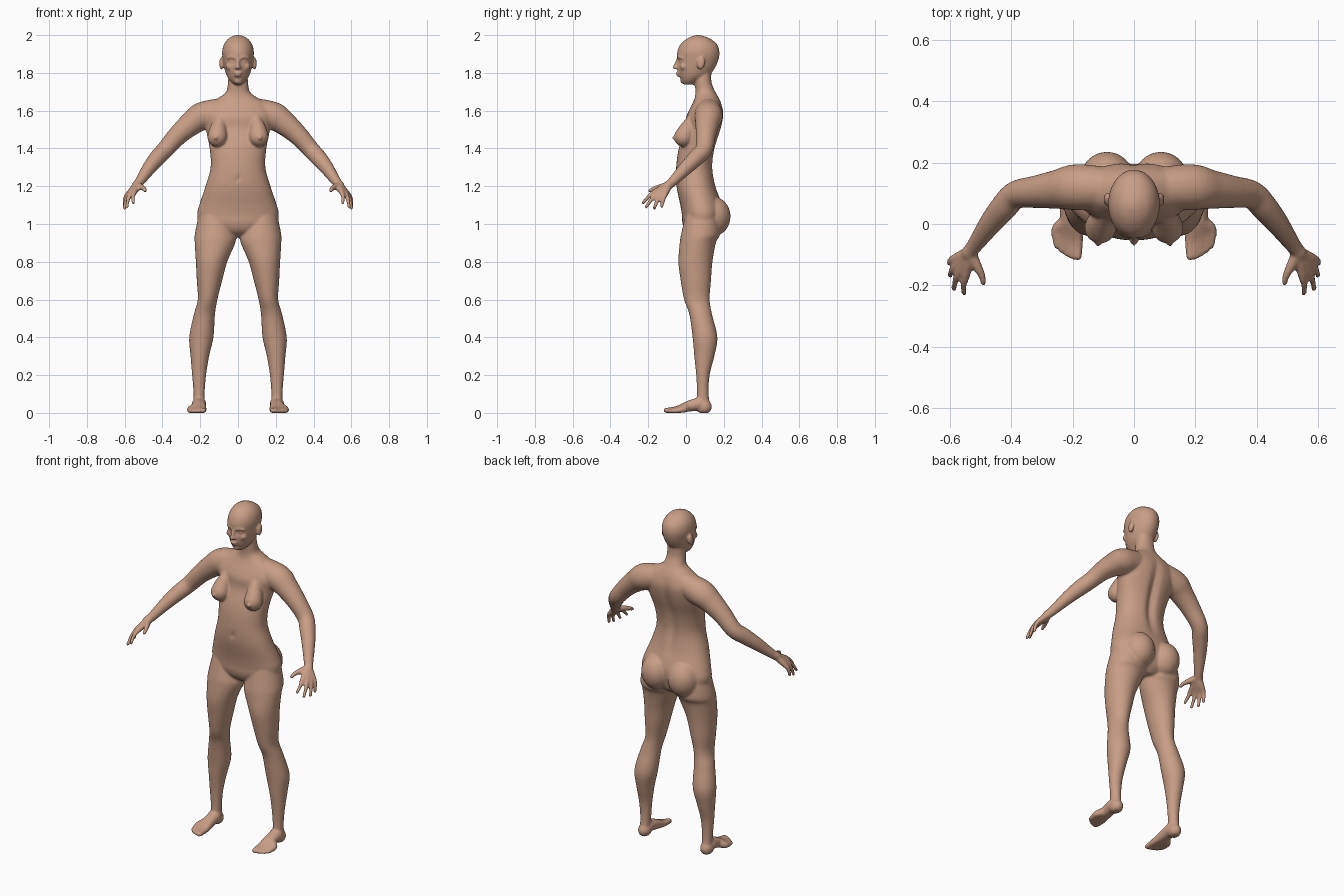
import bpy, bmesh
from math import sin, cos, pi, exp
from mathutils import Vector, Matrix

cube = bpy.data.objects.get("Cube")
if cube:
    bpy.data.objects.remove(cube, do_unlink=True)

bm = bmesh.new()
SEGMENTS = 64


def resample(rows, steps=6):
    """Catmull-Rom interpolation of every column of a table of rows."""
    rows = [Vector(row) for row in rows]
    padded = [rows[0]] + rows + [rows[-1]]
    result = []
    for a, b, c, d in zip(padded, padded[1:], padded[2:], padded[3:]):
        for step in range(steps):
            t = step / steps
            result.append(b + (c - a) * (t / 2)
                          + (a - b * 2.5 + c * 2 - d / 2) * t ** 2
                          + (b * 3 - a - c * 3 + d) * (t ** 3 / 2))
    return result + [rows[-1]]


def skin_rings(rings):
    """Bridge rings of points into one closed shell."""
    rings = [[bm.verts.new(point) for point in ring] for ring in rings]
    count = len(rings[0])
    for low, high in zip(rings, rings[1:]):
        for i in range(count):
            j = (i + 1) % count
            bm.faces.new((low[i], low[j], high[j], high[i]))
    bm.faces.new(rings[0])
    bm.faces.new(rings[-1])


def power(value, exponent):
    return abs(value) ** exponent * (1 if value >= 0 else -1)


def loft(rows, side=1, square=2.0):
    """Horizontal sections: height, centre x, half width, front y, back y."""
    rings = []
    for z, cx, width, front, back in resample(rows):
        ring = []
        for i in range(SEGMENTS):
            angle = 2 * pi * i / SEGMENTS
            x = cx + width * power(cos(angle), 2 / square)
            y = (front + back) / 2 + (back - front) / 2 * power(sin(angle), 2 / square)
            ring.append((side * x, y, z))
        rings.append(ring)
    skin_rings(rings)


def blob(centre, size, side=1, tilt=0.0):
    """Ellipsoid, optionally tilted about the x axis."""
    x, y, z = centre
    matrix = (Matrix.Translation((side * x, y, z)) @ Matrix.Rotation(tilt, 4, 'X')
              @ Matrix.Diagonal((*size, 1)))
    bmesh.ops.create_uvsphere(bm, u_segments=24, v_segments=16, radius=1, matrix=matrix)


def tube(rows, side=1):
    """Round limb along x, y, z, radius rows with rounded ends."""
    rows = [Vector((side * x, y, z, r)) for x, y, z, r in rows]
    path = resample(rows, 5)
    rings = []
    for i, point in enumerate(path):
        before, after = path[max(i - 1, 0)], path[min(i + 1, len(path) - 1)]
        along = (after - before).to_3d().normalized()
        across = along.cross(Vector((0, 0, 1))).normalized()
        up = across.cross(along)
        rings.append([point.to_3d() + point.w * (across * cos(a) + up * sin(a))
                      for a in (2 * pi * k / 24 for k in range(24))])
    skin_rings(rings)
    for end in (rows[0], rows[-1]):
        blob(end.to_3d(), [end.w * 0.99] * 3)


def dent(centre, radius, depth):
    """Press the front surface back around a point."""
    centre = Vector(centre)
    for vert in bm.verts:
        distance = (vert.co - centre).length / radius
        if distance < 3:
            vert.co.y += depth * exp(-distance ** 2)


# torso and neck
loft([(.93, 0, .05, .04, .14), (.96, 0, .13, .0, .17), (1, 0, .2, -.018, .185),
      (1.05, 0, .216, -.022, .195), (1.1, 0, .205, -.03, .19), (1.2, 0, .172, -.05, .158),
      (1.3, 0, .145, -.052, .143), (1.4, 0, .15, -.038, .155), (1.5, 0, .17, -.005, .185),
      (1.56, 0, .185, .0, .198), (1.6, 0, .185, .015, .198), (1.64, 0, .15, .035, .186),
      (1.67, 0, .1, .047, .172), (1.7, 0, .063, .05, .155), (1.75, 0, .053, .047, .135),
      (1.82, 0, .05, .05, .135)], square=2.2)

# spine groove and navel
for vert in bm.verts:
    x, y, z = vert.co
    if y > .1 and 1.15 < z < 1.65:
        vert.co.y -= .02 * exp(-(x / .025) ** 2) * sin(pi * (z - 1.15) / .5)
dent((0, -.05, 1.24), .012, .01)

# head with eye sockets
loft([(1.738, 0, .022, -.01, .04), (1.76, 0, .044, -.025, .075), (1.79, 0, .062, -.038, .125),
      (1.83, 0, .073, -.045, .155), (1.87, 0, .08, -.047, .172), (1.91, 0, .084, -.046, .177),
      (1.95, 0, .075, -.03, .165), (1.98, 0, .053, .003, .13), (1.995, 0, .027, .035, .093),
      (2.0, 0, .008, .055, .07)])
for side in (1, -1):
    dent((side * .031, -.04, 1.863), .016, .014)

# nose, lips and chin
tube([(0, -.042, 1.875, .008), (0, -.052, 1.85, .008), (0, -.06, 1.83, .011)])
blob((0, -.042, 1.799), (.022, .012, .007))
blob((0, -.04, 1.786), (.019, .012, .007))
blob((0, -.016, 1.757), (.022, .014, .014))

for side in (1, -1):
    # eyes, brows, nostrils, cheeks and ears
    blob((.031, -.024, 1.862), (.014, .011, .009), side)
    tube([(.016, -.043, 1.878, .006), (.035, -.037, 1.884, .006), (.054, -.022, 1.878, .006)], side)
    blob((.011, -.05, 1.826), (.008, .01, .007), side)
    blob((.043, -.012, 1.833), (.022, .02, .02), side)
    blob((.088, .08, 1.85), (.011, .021, .034), side, tilt=-.25)

    # chest and seat
    tube([(.095, .03, 1.55, .03), (.105, .008, 1.5, .045), (.11, -.012, 1.46, .052)], side)
    blob((.118, -.064, 1.456), (.01, .01, .01), side)
    blob((.088, .142, 1.04), (.09, .094, .105), side)

    # leg
    loft([(1.06, .12, .085, .0, .17), (.95, .12, .108, -.025, .18), (.9, .122, .107, -.033, .158),
          (.8, .14, .083, -.04, .14), (.7, .151, .067, -.028, .132), (.6, .161, .052, -.01, .125),
          (.52, .178, .056, .018, .138), (.4, .194, .064, .035, .166), (.3, .202, .049, .044, .15),
          (.2, .206, .037, .054, .125), (.1, .206, .029, .058, .12), (.03, .207, .03, .05, .13)], side)

    # foot and toes
    blob((.207, .095, .032), (.036, .042, .04), side)
    for i in range(5):
        across = i / 4
        x = .184 + .068 * across
        tip = -.106 + .034 * across ** 2
        size = .014 - .004 * min(across * 2, 1)
        tube([(.202 + .008 * across, .07, .048, .034), (.196 + .02 * across, .01, .034, .028),
              (x, tip + .055, .018, .018), (x, tip, size - .001, size)], side)

    # arm
    tube([(.1, .118, 1.595, .07), (.19, .12, 1.57, .075), (.25, .113, 1.53, .064),
          (.32, .105, 1.468, .053), (.385, .095, 1.395, .046), (.425, .055, 1.352, .044),
          (.47, .0, 1.297, .037), (.52, -.07, 1.225, .026), (.54, -.095, 1.203, .024)], side)

    # palm, fingers and thumb
    knuckles = [(.55, -.172, 1.165), (.571, -.16, 1.155), (.583, -.14, 1.148), (.59, -.115, 1.147)]
    tips = [(.554, -.227, 1.113), (.587, -.211, 1.09), (.6, -.168, 1.083), (.602, -.128, 1.094)]
    wrist = Vector((.535, -.092, 1.205))
    for knuckle, tip in zip(knuckles, tips):
        knuckle, tip = Vector(knuckle), Vector(tip)
        middle = (knuckle + tip) / 2 + Vector((.004, 0, .004))
        tube([(*wrist, .021), (*wrist.lerp(knuckle, .55), .018), (*knuckle, .014),
              (*middle, .0105), (*tip, .009)], side)
    tube([(*wrist, .02), (.512, -.138, 1.195, .016), (.497, -.168, 1.187, .012),
          (.492, -.192, 1.176, .0095)], side)

# flat soles
for vert in bm.verts:
    vert.co.z = max(vert.co.z, 0)

bmesh.ops.recalc_face_normals(bm, faces=bm.faces)
mesh = bpy.data.meshes.new("body")
bm.to_mesh(mesh)
bm.free()

# single skin colour
skin = bpy.data.materials.new("warm_skin")
skin.use_nodes = True
colour = (.58, .34, .235, 1)
skin.diffuse_color = colour
skin.node_tree.nodes["Principled BSDF"].inputs["Base Color"].default_value = colour
mesh.materials.append(skin)

body = bpy.data.objects.new("body", mesh)
bpy.context.scene.collection.objects.link(body)
bpy.context.view_layer.objects.active = body
body.select_set(True)

# fuse the parts into one soft surface
fuse = body.modifiers.new("fuse", 'REMESH')
fuse.mode = 'VOXEL'
fuse.voxel_size = .0064
soften = body.modifiers.new("soften", 'SMOOTH')
soften.factor = .5
soften.iterations = 4
for name in ("fuse", "soften"):
    bpy.ops.object.modifier_apply(modifier=name)
bpy.ops.object.shade_smooth()
